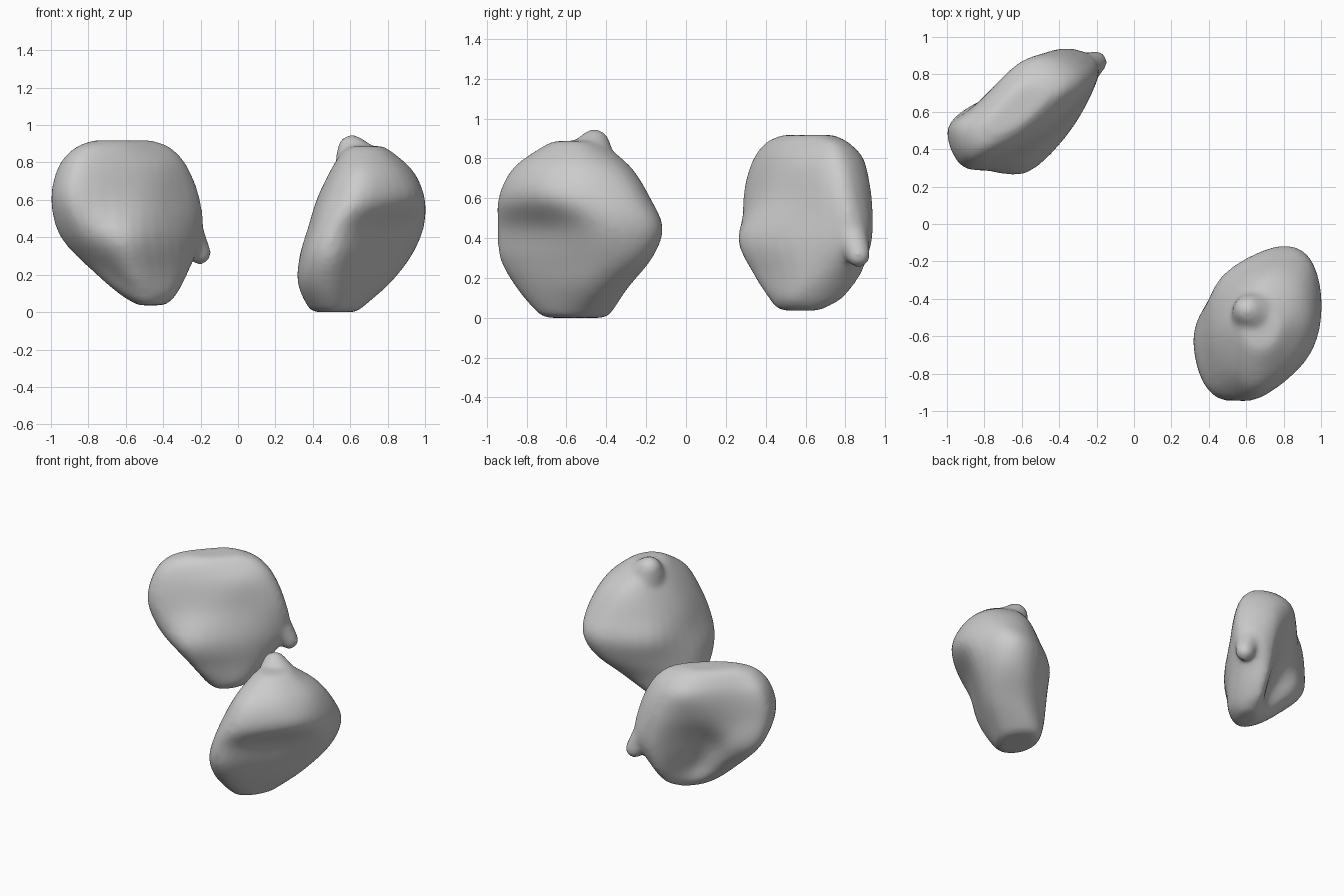
import bpy, bmesh
from mathutils import Vector, Matrix

if "Cube" in bpy.data.objects:
    bpy.data.objects.remove(bpy.data.objects["Cube"])


def spline(a, b, c, d, t):
    """Catmull-Rom between b and c."""
    return 0.5 * (2*b + (c-a)*t + (2*a-5*b+4*c-d)*t*t + (3*b-a-3*c+d)*t**3)


def ring_points(z, outline, steps=4):
    pts = [Vector((x, y, z)) for x, y in outline]
    n = len(pts)
    return [spline(pts[i-1], pts[i], pts[(i+1) % n], pts[(i+2) % n], k/steps)
            for i in range(n) for k in range(steps)]


def cap(ring, scale, z):
    c = sum(ring, Vector()) / len(ring)
    out = [c + (p-c)*scale for p in ring]
    for p in out:
        p.z = z
    return out


def rock(name, levels, z_low, z_high, knob):
    # body: smooth loft through the horizontal outlines
    rings = [ring_points(z, o) for z, o in levels]
    rings = [cap(rings[0], 0.7, z_low)] + rings + [cap(rings[-1], 0.6, z_high)]
    full = []
    m = len(rings)
    for i in range(m-1):
        quad = [rings[j] for j in (max(i-1, 0), i, i+1, min(i+2, m-1))]
        for k in range(4):
            full.append([spline(*p, k/4) for p in zip(*quad)])
    full.append(rings[-1])
    bm = bmesh.new()
    vs = [[bm.verts.new(p) for p in r] for r in full]
    n = len(vs[0])
    for a, b in zip(vs, vs[1:]):
        for i in range(n):
            bm.faces.new((a[i], a[(i+1) % n], b[(i+1) % n], b[i]))
    bm.faces.new(vs[0][::-1])
    bm.faces.new(vs[-1])
    # knob: chain of shrinking balls blended into the body
    (p0, r0), (p1, r1) = knob
    for k in range(7):
        t = k/6
        bmesh.ops.create_icosphere(
            bm, subdivisions=3, radius=r0 + (r1-r0)*t,
            matrix=Matrix.Translation(Vector(p0).lerp(Vector(p1), t)))
    me = bpy.data.meshes.new(name)
    bm.to_mesh(me)
    bm.free()
    ob = bpy.data.objects.new(name, me)
    bpy.context.collection.objects.link(ob)
    r = ob.modifiers.new("fuse", 'REMESH')
    r.mode = 'VOXEL'
    r.voxel_size = 0.016
    r.use_smooth_shade = True
    s = ob.modifiers.new("soften", 'SMOOTH')
    s.factor = 0.5
    s.iterations = 12
    return ob


# outlines run counter-clockwise from the +x side
left_levels = [
    (0.05, [(-.37, .64), (-.42, .70), (-.48, .67), (-.54, .60), (-.56, .53), (-.53, .47), (-.47, .46), (-.40, .53)]),
    (0.10, [(-.33, .68), (-.40, .79), (-.51, .69), (-.60, .62), (-.64, .53), (-.58, .44), (-.48, .42), (-.35, .53)]),
    (0.22, [(-.27, .76), (-.39, .88), (-.55, .67), (-.70, .63), (-.78, .53), (-.69, .42), (-.54, .34), (-.31, .56)]),
    (0.40, [(-.19, .84), (-.39, .93), (-.63, .69), (-.83, .65), (-.95, .53), (-.83, .33), (-.58, .27), (-.32, .53)]),
    (0.60, [(-.20, .80), (-.40, .935), (-.63, .81), (-.86, .63), (-1.0, .50), (-.89, .29), (-.58, .37), (-.36, .55)]),
    (0.78, [(-.27, .77), (-.42, .89), (-.61, .865), (-.83, .64), (-.96, .51), (-.87, .33), (-.60, .42), (-.38, .58)]),
    (0.88, [(-.36, .73), (-.45, .81), (-.61, .79), (-.79, .61), (-.87, .50), (-.81, .40), (-.62, .47), (-.45, .61)]),
]
right_levels = [
    (0.02, [(.66, -.53), (.62, -.43), (.54, -.38), (.44, -.41), (.38, -.55), (.41, -.68), (.51, -.74), (.61, -.66)]),
    (0.15, [(.80, -.50), (.78, -.36), (.65, -.29), (.45, -.37), (.325, -.56), (.36, -.78), (.50, -.85), (.66, -.71)]),
    (0.30, [(.91, -.45), (.90, -.24), (.74, -.17), (.47, -.31), (.335, -.57), (.37, -.85), (.52, -.93), (.72, -.72)]),
    (0.45, [(.985, -.44), (.94, -.18), (.76, -.12), (.47, -.28), (.375, -.57), (.42, -.87), (.57, -.935), (.80, -.70)]),
    (0.60, [(1.0, -.51), (.94, -.25), (.74, -.18), (.51, -.32), (.42, -.58), (.48, -.85), (.65, -.94), (.91, -.74)]),
    (0.75, [(.94, -.53), (.88, -.34), (.72, -.27), (.57, -.35), (.49, -.56), (.54, -.79), (.67, -.87), (.86, -.74)]),
    (0.86, [(.82, -.55), (.78, -.46), (.69, -.40), (.60, -.42), (.56, -.55), (.59, -.67), (.67, -.72), (.77, -.67)]),
]

rock("left_rock", left_levels, 0.036, 0.918,
     (((-.28, .82, .45), .09), ((-.205, .865, .315), .062)))
rock("right_rock", right_levels, 0.0, 0.888,
     (((.64, -.48, .80), .12), ((.61, -.46, .868), .08)))
